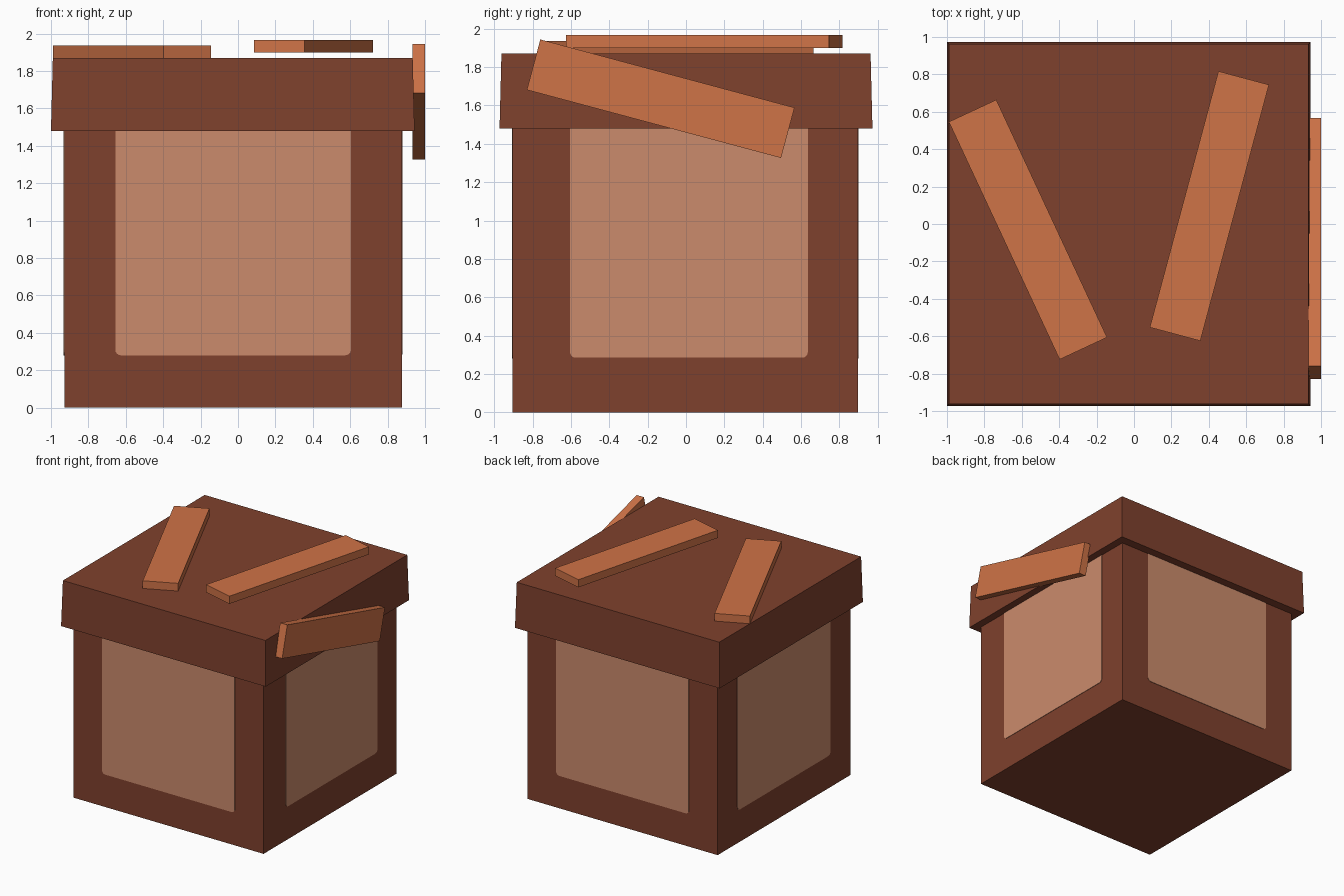
import bpy, bmesh
from math import radians, sin, cos, pi
from mathutils import Matrix, Vector

if "Cube" in bpy.data.objects:
    bpy.data.objects.remove(bpy.data.objects["Cube"], do_unlink=True)


def make_material(name, rgb):
    lin = [((c / 255 + 0.055) / 1.055) ** 2.4 for c in rgb]
    m = bpy.data.materials.new(name)
    m.use_nodes = True
    m.diffuse_color = (*lin, 1)
    m.node_tree.nodes["Principled BSDF"].inputs["Base Color"].default_value = (*lin, 1)
    return m


dark_wood = make_material("dark brown", (127, 65, 45))
tan = make_material("tan panel", (203, 139, 108))
orange_wood = make_material("orange wood", (207, 115, 71))


def add_object(name, bm, mat):
    bmesh.ops.recalc_face_normals(bm, faces=bm.faces)
    mesh = bpy.data.meshes.new(name)
    bm.to_mesh(mesh)
    bm.free()
    mesh.materials.append(mat)
    ob = bpy.data.objects.new(name, mesh)
    bpy.context.collection.objects.link(ob)
    return ob


def box(name, center, size, mat, rot=None, taper=0):
    """Box with an optional inward shift of its top edges."""
    bm = bmesh.new()
    bmesh.ops.create_cube(bm, size=1)
    for v in bm.verts:
        top = v.co.z > 0
        v.co = Vector(a * b for a, b in zip(v.co, size))
        if top:
            v.co.x -= taper if v.co.x > 0 else -taper
            v.co.y -= taper if v.co.y > 0 else -taper
    ob = add_object(name, bm, mat)
    ob.matrix_world = Matrix.Translation(center) @ (rot or Matrix())
    return ob


def panel(name, u0, u1, z0, z1, origin, angle):
    """Thin plate with rounded lower corners, facing -y before turning."""
    r, steps, t = 0.03, 4, 0.004
    pts = [(u1, z1), (u0, z1)]
    for cx, start in ((u0 + r, pi), (u1 - r, 1.5 * pi)):
        for i in range(steps + 1):
            a = start + i * pi / 2 / steps
            pts.append((cx + r * cos(a), z0 + r + r * sin(a)))
    bm = bmesh.new()
    face = bm.faces.new([bm.verts.new((u, 0, z)) for u, z in pts])
    out = bmesh.ops.extrude_face_region(bm, geom=[face])["geom"]
    bmesh.ops.translate(bm, vec=(0, -t, 0),
                        verts=[v for v in out if isinstance(v, bmesh.types.BMVert)])
    ob = add_object(name, bm, tan)
    ob.matrix_world = Matrix.Translation(origin) @ Matrix.Rotation(radians(angle), 4, "Z")


# Crate body and slightly tapered lid
box("crate_body", (-0.026, -0.004, 0.74), (1.804, 1.8, 1.48), dark_wood)
box("crate_lid", (-0.028, 0, 1.675), (1.944, 1.944, 0.39), dark_wood, taper=0.01)

# Recess panels on the four walls
panel("front_panel", -0.63, 0.63, 0.28, 1.48, (-0.026, -0.904, 0), 0)
panel("right_panel", -0.605, 0.635, 0.285, 1.48, (0.876, 0, 0), 90)
panel("back_panel", -0.63, 0.63, 0.28, 1.48, (-0.026, 0.896, 0), 180)
panel("left_panel", -0.63, 0.63, 0.28, 1.48, (-0.928, 0, 0), 270)

# Loose planks: two on the lid, one on the side
plank = (0.28, 1.402, 0.066)
box("lid_plank_a", (-0.567, -0.03, 1.903), plank, orange_wood,
    Matrix.Rotation(radians(25), 4, "Z"))
box("lid_plank_b", (0.403, 0.096, 1.933), (0.28, 1.418, 0.066), orange_wood,
    Matrix.Rotation(radians(-15), 4, "Z"))
box("side_plank", (0.966, -0.132, 1.635), (0.068, 1.372, 0.272), orange_wood,
    Matrix.Rotation(radians(-15), 4, "X"))
